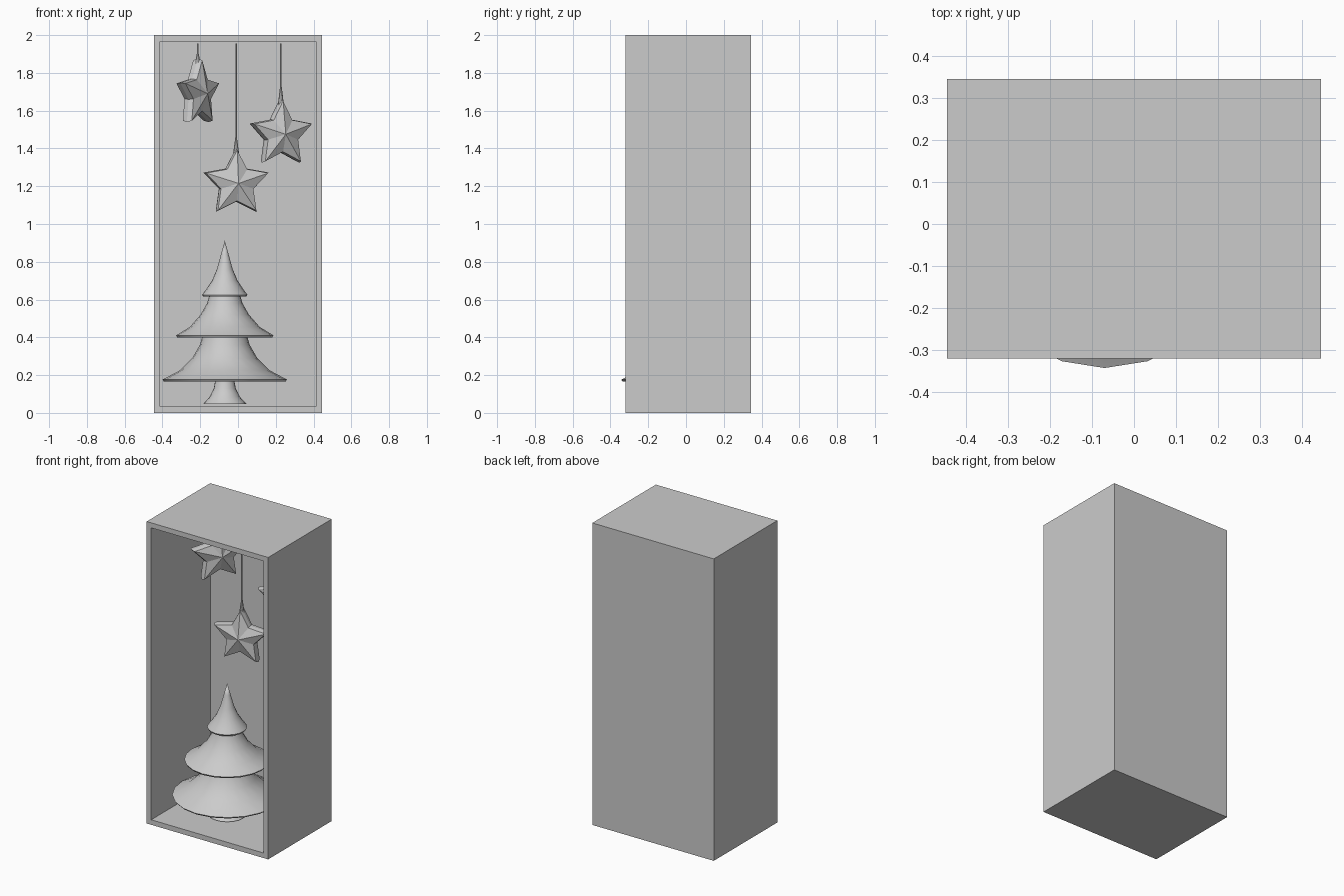
import bpy, bmesh
from math import sin, cos, pi, tau, radians

if "Cube" in bpy.data.objects:
    bpy.data.objects.remove(bpy.data.objects["Cube"])


def make_object(name, bm, smooth=None):
    bmesh.ops.recalc_face_normals(bm, faces=bm.faces)
    mesh = bpy.data.meshes.new(name)
    bm.to_mesh(mesh)
    bm.free()
    ob = bpy.data.objects.new(name, mesh)
    bpy.context.collection.objects.link(ob)
    if smooth:
        bpy.ops.object.select_all(action='DESELECT')
        ob.select_set(True)
        bpy.context.view_layer.objects.active = ob
        bpy.ops.object.shade_smooth_by_angle(angle=radians(smooth))
    return ob


def lathe(name, profile, loc, segments, smooth=40):
    """Revolve (radius, z) points around a vertical axis; radius 0 makes a pole."""
    bm = bmesh.new()
    rings = []
    for r, z in profile:
        if r == 0:
            rings.append([bm.verts.new((0, 0, z))] * segments)
        else:
            rings.append([bm.verts.new((r * sin(tau * i / segments), -r * cos(tau * i / segments), z))
                          for i in range(segments)])
    for a, b in zip(rings, rings[1:]):
        for i in range(segments):
            j = (i + 1) % segments
            bm.faces.new(list(dict.fromkeys((a[i], a[j], b[j], b[i]))))
    ob = make_object(name, bm, smooth)
    ob.location = loc
    return ob


# Display box, open at the front
bm = bmesh.new()
bmesh.ops.create_cube(bm, size=1)
for v in bm.verts:
    v.co = (v.co.x * 0.89, v.co.y * 0.665 + 0.0125, v.co.z * 2 + 1)
bm.normal_update()
front = [f for f in bm.faces if f.normal.y < -0.9]
bmesh.ops.inset_region(bm, faces=front, thickness=0.047)
pocket = bmesh.ops.extrude_discrete_faces(bm, faces=front)['faces']
bmesh.ops.translate(bm, vec=(0, 0.618, 0), verts=pocket[0].verts)
make_object("display_box", bm)

# Tree: three flared tiers with a thin lip, then a flared trunk
tree_profile = [
    (0, 0.912), (0.02, 0.84), (0.042, 0.76), (0.068, 0.70), (0.098, 0.655), (0.12, 0.625),
    (0.115, 0.615), (0.082, 0.622),
    (0.094, 0.58), (0.128, 0.52), (0.185, 0.455), (0.258, 0.41),
    (0.252, 0.40), (0.118, 0.408),
    (0.132, 0.36), (0.172, 0.29), (0.238, 0.225), (0.33, 0.176),
    (0.322, 0.166), (0.05, 0.175),
    (0.058, 0.13), (0.08, 0.085), (0.115, 0.047), (0, 0.047)]
lathe("tree", tree_profile, (-0.07, -0.013, 0), 20)


def hanging_star(name, x, y, z, angle, flare):
    """Five-pointed star with a bevelled rim and raised centres, on a thread."""
    R, r = 0.186, 0.097
    bm = bmesh.new()
    rings = []
    for depth, scale in ((-0.028, 0.95), (0, 1), (0.028, 0.95)):
        rings.append([bm.verts.new(((r if i % 2 else R) * scale * sin(pi * i / 5), depth,
                                    (r if i % 2 else R) * scale * cos(pi * i / 5)))
                      for i in range(10)])
    peaks = [bm.verts.new((0, d, 0)) for d in (-0.062, 0.062)]
    for i in range(10):
        j = (i + 1) % 10
        for a, b in zip(rings, rings[1:]):
            bm.faces.new((a[i], a[j], b[j], b[i]))
        for ring, peak in ((rings[0], peaks[0]), (rings[2], peaks[1])):
            bm.faces.new((ring[i], ring[j], peak))
    ob = make_object(name, bm)
    ob.location = (x, y, z)
    ob.rotation_euler.z = radians(angle)
    # Thread that widens where it meets the star tip
    tip = z + R
    lathe(name + "_thread", [(0, 1.955), (0.004, 1.955), (0.004, tip + flare),
                             (0.016, tip - 0.03), (0, tip - 0.03)], (x, y, 0), 8)


# Hanging stars
hanging_star("left_star", -0.213, 0.10, 1.69, 58, 0.03)
hanging_star("middle_star", -0.01, 0.055, 1.215, 12, 0.06)
hanging_star("right_star", 0.227, 0.19, 1.475, 25, 0.07)
